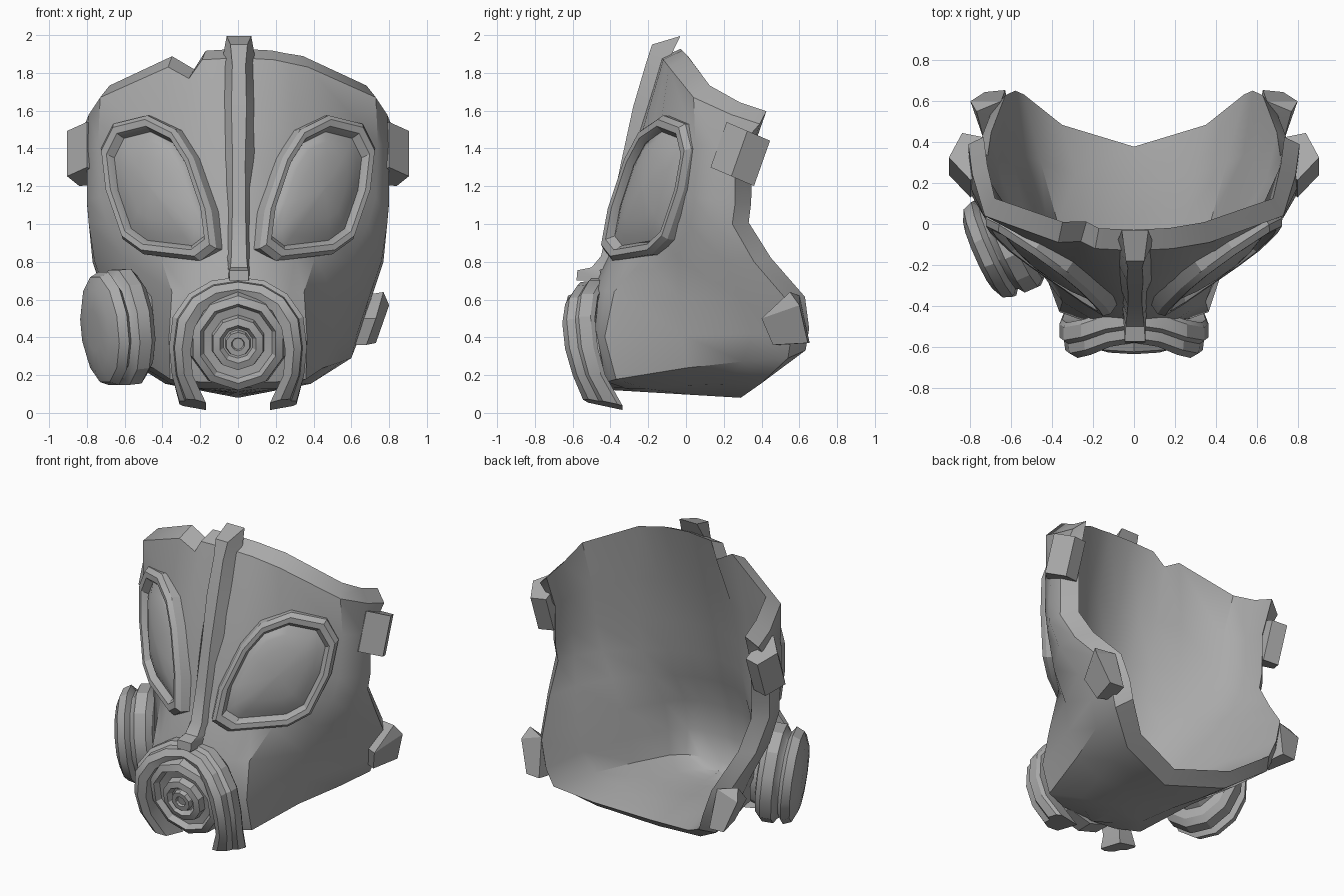
import bpy, bmesh, math
from mathutils import Vector

if "Cube" in bpy.data.objects:
    bpy.data.objects.remove(bpy.data.objects["Cube"])

rubber = bpy.data.materials.new("grey rubber")
rubber.diffuse_color = (0.40, 0.40, 0.40, 1)
rubber.use_nodes = True
rubber.node_tree.nodes["Principled BSDF"].inputs["Base Color"].default_value = rubber.diffuse_color


def finish(bm, name, angle=28, recalc=True):
    if recalc:
        bmesh.ops.recalc_face_normals(bm, faces=bm.faces[:])
    me = bpy.data.meshes.new(name)
    bm.to_mesh(me)
    bm.free()
    me.shade_smooth()
    me.set_sharp_from_angle(angle=math.radians(angle))
    me.materials.append(rubber)
    ob = bpy.data.objects.new(name, me)
    bpy.context.collection.objects.link(ob)
    return ob


def loft(name, sections, angle=28):
    """Skin closed sections one after another and cap both ends."""
    bm = bmesh.new()
    rows = [[bm.verts.new(p) for p in s] for s in sections]
    n = len(rows[0])
    for a, b in zip(rows, rows[1:]):
        for i in range(n):
            j = (i + 1) % n
            bm.faces.new((a[i], a[j], b[j], b[i]))
    bm.faces.new(rows[0])
    bm.faces.new(rows[-1])
    return finish(bm, name, angle)


def lathe(name, centre, axis, profile, sides, sx=1.0, sz=1.0):
    """Rings of (radius, depth) around an axis."""
    axis = Vector(axis).normalized()
    u = axis.cross(Vector((0, 0, 1))).normalized()
    v = u.cross(axis)
    ang = [2 * math.pi * (i + 0.5) / sides for i in range(sides)]
    return loft(name, [[Vector(centre) + axis * d + u * r * sx * math.cos(a) + v * r * sz * math.sin(a)
                        for a in ang] for r, d in profile])


def hull(name, pts):
    bm = bmesh.new()
    for p in pts:
        bm.verts.new(p)
    bmesh.ops.convex_hull(bm, input=bm.verts[:])
    bmesh.ops.dissolve_limit(bm, angle_limit=0.09, verts=bm.verts[:], edges=bm.edges[:])
    return finish(bm, name)


# Face shell: each half row has its front and back height, then (x, y) from centre to back
drop = (0, .03, .14, .6, .86, 1)
levels = [
    (1.88, 1.53, (0, -.13), (.19, -.12), (.37, -.09), (.73, .04), (.79, .24), (.81, .39)),
    (1.50, 1.38, (0, -.25), (.20, -.23), (.40, -.14), (.74, .05), (.80, .18), (.80, .26)),
    (1.20, 1.11, (0, -.34), (.20, -.30), (.42, -.17), (.73, .03), (.80, .15), (.80, .26)),
    (1.00, 1.00, (0, -.385), (.20, -.34), (.42, -.19), (.69, .01), (.79, .14), (.79, .245)),
    (.83, .80, (0, -.42), (.20, -.38), (.41, -.22), (.60, -.04), (.76, .20), (.77, .36)),
    (.65, .59, (0, -.50), (.20, -.47), (.35, -.38), (.51, -.04), (.69, .30), (.70, .54)),
    (.40, .42, (0, -.50), (.20, -.49), (.365, -.43), (.50, -.02), (.63, .35), (.65, .56)),
    (.16, .29, (0, -.43), (.20, -.42), (.36, -.37), (.45, 0), (.55, .30), (.60, .54)),
]
half = [[Vector((x, y, z0 + (z1 - z0) * t)) for t, (x, y) in zip(drop, pts)] for z0, z1, *pts in levels]
# The underside folds from the jaw line to the centre line of the chin
keel = [Vector((0, -.38 + .134 * i, .12 - .008 * i)) for i in range(6)]
half.append([Vector((p.x * .64, (p.y * .42 + k.y * .58), p.z * .35 + k.z * .65)) for p, k in zip(half[-1], keel)])
half.append(keel)

bm = bmesh.new()
grid = []
for r, row in enumerate(half):
    row = row[:2] + [(row[1] + row[2]) / 2] + row[2:]
    left = [Vector((-p.x, p.y, p.z)) for p in reversed(row[1:])]
    if r == 0:
        left[4] += Vector((.02, .02, -.08))   # torn notch in the brow
    grid.append([bm.verts.new(p) for p in left + row])
for a, b in zip(grid, grid[1:]):
    for i in range(len(a) - 1):
        bm.faces.new((a[i], b[i], b[i + 1], a[i + 1]))
bmesh.ops.remove_doubles(bm, verts=bm.verts[:], dist=0.0005)
bmesh.ops.dissolve_degenerate(bm, dist=0.0005, edges=bm.edges[:])
bm.normal_update()

# Inner wall, with the rim pushed beyond the outer edge
outer_faces, rim = bm.faces[:], [e for e in bm.edges if e.is_boundary]
rim_verts = {v for e in rim for v in e.verts}
inner = {}
for v in bm.verts[:]:
    p = v.co - v.normal * 0.075
    if v in rim_verts:
        p += Vector((0, .03, .07)) if v.co.z > 1.5 else Vector((0, .085, 0))
    inner[v] = p
inner = {v: bm.verts.new(p) for v, p in inner.items()}
for f in outer_faces:
    bm.faces.new([inner[v] for v in reversed(f.verts)])
# Soften the inside into a bowl
bowl = [w for v, w in inner.items() if v not in rim_verts]
for _ in range(2):
    bmesh.ops.smooth_vert(bm, verts=bowl, factor=0.5, use_axis_x=True, use_axis_y=True, use_axis_z=True)
for e in rim:
    loop = e.link_loops[0] if e.link_loops[0].face in outer_faces else e.link_loops[-1]
    a, b = loop.vert, loop.link_loop_next.vert
    bm.faces.new((b, a, inner[a], inner[b]))
finish(bm, "face_shell", 35, recalc=False)

# Eye frames and domed lenses
eye = [(.48, 1.575), (.66, 1.53), (.725, 1.4), (.70, 1.18), (.61, .92), (.50, .84),
       (.20, .805), (.115, .87), (.14, 1.07), (.235, 1.35), (.33, 1.50)]
eye_centre = Vector((.43, 1.18))


def eye_ring(side, scale, out):
    n = Vector((.57, -.82, .08))
    pts = []
    for e in eye:
        q = eye_centre + (Vector(e) - eye_centre) * scale
        p = Vector((q.x, -.485 + .68 * q.x + .1 * (q.y - 1.2), q.y)) + n * out
        pts.append((p.x * side, p.y, p.z))
    return pts


for side, tag in ((1, "right"), (-1, "left")):
    loft("eye_frame_" + tag, [eye_ring(side, s, o) for s, o in
         ((1, -.065), (1, .0), (.94, .03), (.85, .028), (.78, -.012), (.77, -.04))])
    loft("eye_lens_" + tag, [eye_ring(side, s, o) for s, o in
         ((.79, -.04), (.79, -.012), (.65, .012), (.45, .032), (.2, .044), (.02, .047))], 60)

# Centre ridge from brow to muzzle: y, z, top and base half widths, depth, rise
ridge = [(-.18, 1.95, .04, .06, .15, .045), (-.215, 1.84, .03, .085, .12, .02), (-.28, 1.62, .035, .075, .085, .02),
         (-.345, 1.32, .028, .085, .08, .02), (-.40, 1.05, .03, .07, .08, .02), (-.45, .83, .035, .065, .08, .02),
         (-.50, .77, .04, .055, .09, .0), (-.575, .755, .045, .05, .12, .0), (-.58, .70, .045, .05, .14, .0)]
loft("centre_ridge", [[(-b, y + d, z + h), (-t, y, z), (t + .01, y, z), (b + .01, y + d, z + h)]
                      for y, z, t, b, d, h in ridge])

# Horseshoe collar: outer x, z, inner x, z and front y along half the arch
arch = [(0, .72, 0, .61, -.58), (.14, .70, .10, .59, -.60), (.26, .63, .18, .54, -.64), (.345, .51, .23, .45, -.655),
        (.365, .35, .25, .33, -.64), (.35, .2, .24, .2, -.60), (.31, .085, .17, .06, -.545)]
arch = [(-a, b, -c, d, e) for a, b, c, d, e in reversed(arch[1:])] + arch
sections = []
for k, (xo, zo, xi, zi, y) in enumerate(arch):
    o, i = Vector((xo, 0, zo)), Vector((xi, 0, zi))
    end = k in (0, len(arch) - 1)
    stretch, fall = (1.4, .3) if end else (1.15, 0)
    sections.append([o.lerp(i, t) + Vector((0, y + d * stretch, -d * fall)) for t, d in
                     ((.12, .15), (0, .13), (0, .075), (.2, .06), (.25, .02), (.6, 0), (1, .02), (1, .15))])
loft("mouth_collar", sections, 24)

# Mouthpiece valve with stepped rings
lathe("mouth_valve", (0, -.575, .37), (0, -1, -.2),
      [(.27, -.11), (.25, .0), (.21, .02), (.19, -.015), (.145, -.02), (.138, .025), (.10, .035),
       (.08, .005), (.07, .005), (.064, .035), (.035, .035), (.03, .02)], 10, 1, 1.02)

# Side filter canister
lathe("side_filter", (-.74, -.145, .44), (-.90, -.40, -.10),
      [(.10, .03), (.20, .02), (.265, -.01), (.285, -.06), (.25, -.085), (.26, -.10), (.29, -.12),
       (.29, -.19), (.255, -.225), (.20, -.235), (.19, -.27)], 12, .92, 1.09)

# Strap lugs at temples and jaw
temple = []
for x, y in ((.74, .18), (.80, .13), (.905, .24), (.84, .36), (.74, .34)):
    z = 1.3 - .43 * (y - .13)
    temple += [(x, y, z), (x, y + .085, z + .24)]
jaw = [(.73, .40, .5), (.77, .55, .64), (.80, .60, .57), (.73, .645, .37), (.68, .46, .36),
       (.62, .45, .5), (.65, .60, .62), (.63, .655, .37), (.60, .5, .36)]
for side, tag in ((1, "right"), (-1, "left")):
    hull("temple_lug_" + tag, [(x * side, y, z) for x, y, z in temple])
    hull("jaw_lug_" + tag, [(x * side, y, z) for x, y, z in jaw])
